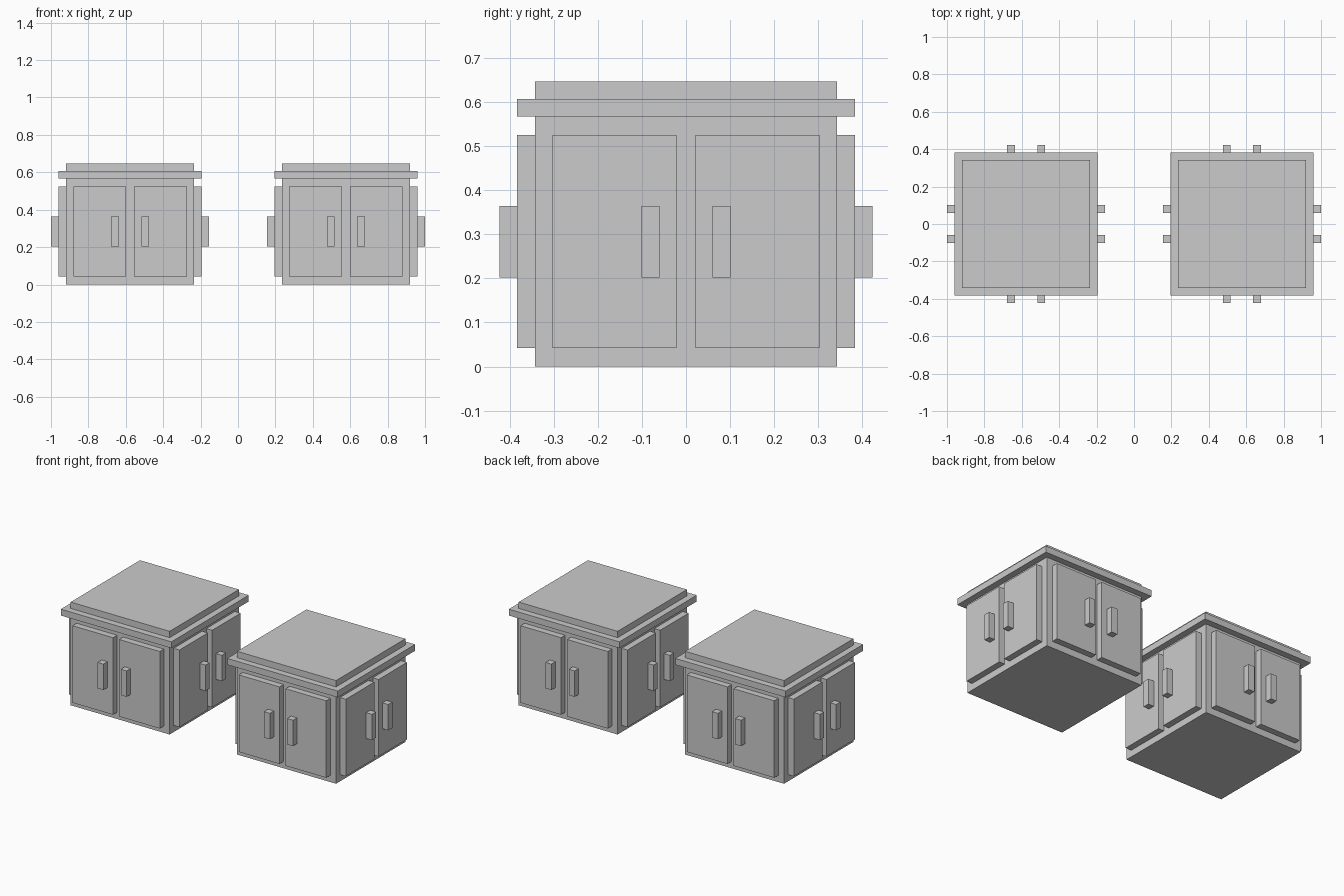
import bpy
from math import pi
from mathutils import Matrix, Vector

if "Cube" in bpy.data.objects:
    bpy.data.objects.remove(bpy.data.objects["Cube"])


def box(name, lo, hi, place):
    """Axis-aligned box between two corners, moved by a placement matrix."""
    lo, hi = Vector(lo), Vector(hi)
    bpy.ops.mesh.primitive_cube_add(size=1)
    ob = bpy.context.object
    ob.name = name
    ob.data.transform(Matrix.Translation((lo + hi) / 2) @ Matrix.Diagonal((*(hi - lo), 1)))
    ob.matrix_world = place
    return ob


BODY, DOOR, GRIP = 0.343, 0.383, 0.423  # half-widths of successive layers

for side, x in (("left", -0.577), ("right", 0.577)):
    centre = Matrix.Translation((x, 0, 0))

    # Cabinet body, overhanging lid and raised top panel
    box(f"{side}_body", (-BODY, -BODY, 0), (BODY, BODY, 0.567), centre)
    box(f"{side}_lid", (-DOOR, -DOOR, 0.567), (DOOR, DOOR, 0.607), centre)
    box(f"{side}_top_panel", (-BODY, -BODY, 0.607), (BODY, BODY, 0.647), centre)

    # A pair of doors with upright handles on each of the four sides
    for i, face in enumerate(("front", "right", "back", "left")):
        place = centre @ Matrix.Rotation(i * pi / 2, 4, "Z")
        for door_x, handle_x, hand in ((-0.303, -0.101, "a"), (0.021, 0.06, "b")):
            box(f"{side}_{face}_door_{hand}", (door_x, -DOOR, 0.042),
                (door_x + 0.282, -BODY, 0.525), place)
            box(f"{side}_{face}_handle_{hand}", (handle_x, -GRIP, 0.202),
                (handle_x + 0.041, -DOOR, 0.364), place)
